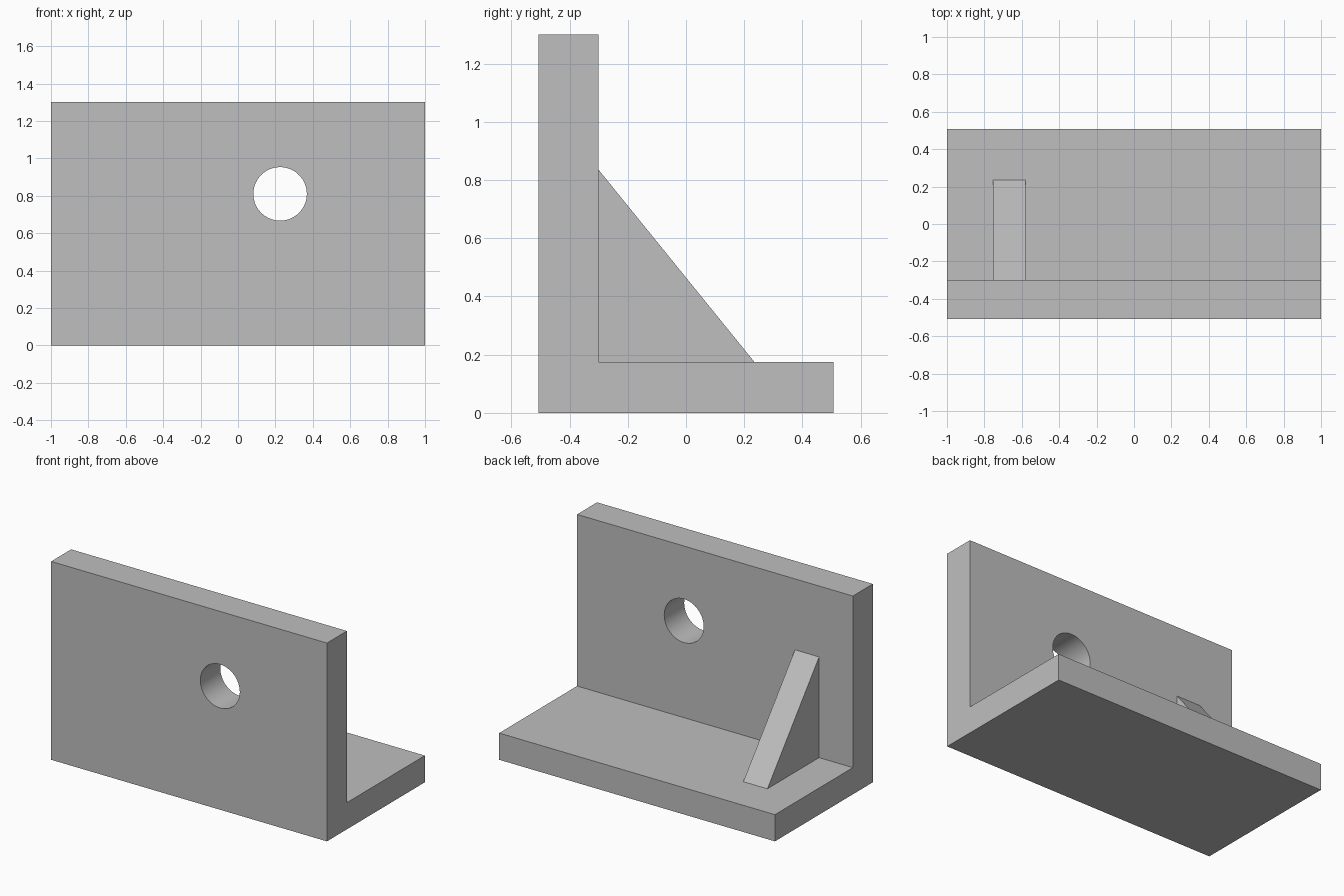
import bpy
import bmesh

cube = bpy.data.objects.get("Cube")
if cube:
    bpy.data.objects.remove(cube, do_unlink=True)

grey = bpy.data.materials.new("plain_grey")
grey.use_nodes = True
colour = (0.52, 0.52, 0.52, 1)
grey.diffuse_color = colour
grey.node_tree.nodes["Principled BSDF"].inputs["Base Color"].default_value = colour


def extrude_profile(name, profile, x0, x1):
    """Extrude a closed (y, z) profile along x."""
    bm = bmesh.new()
    face = bm.faces.new([bm.verts.new((x0, y, z)) for y, z in profile])
    ext = bmesh.ops.extrude_face_region(bm, geom=[face])
    moved = [v for v in ext["geom"] if isinstance(v, bmesh.types.BMVert)]
    bmesh.ops.translate(bm, verts=moved, vec=(x1 - x0, 0, 0))
    bmesh.ops.recalc_face_normals(bm, faces=bm.faces)
    mesh = bpy.data.meshes.new(name)
    bm.to_mesh(mesh)
    bm.free()
    mesh.materials.append(grey)
    obj = bpy.data.objects.new(name, mesh)
    bpy.context.collection.objects.link(obj)
    return obj


# L-shaped bracket: upright plate at the front, base plate behind it
depth, height, wall, floor = 0.507, 1.3, -0.3, 0.175
bracket = extrude_profile("angle_bracket", [
    (-depth, 0), (depth, 0), (depth, floor),
    (wall, floor), (wall, height), (-depth, height)], -1, 1)

# Triangular rib in the inner corner
extrude_profile("gusset_rib", [
    (wall, floor), (0.235, floor), (wall, 0.835)], -0.755, -0.58)

# Round hole through the upright plate
bpy.ops.mesh.primitive_cylinder_add(
    vertices=64, radius=0.143, depth=0.5,
    location=(0.225, -0.4, 0.81), rotation=(1.570796, 0, 0))
cutter = bpy.context.object
cutter.name = "hole_cutter"
cutter.data.materials.append(grey)
cutter.hide_render = True

cut = bracket.modifiers.new("bolt_hole", 'BOOLEAN')
cut.operation = 'DIFFERENCE'
cut.solver = 'EXACT'
cut.object = cutter
bpy.ops.object.select_all(action='DESELECT')
bpy.context.view_layer.objects.active = bracket
bracket.select_set(True)
bpy.ops.object.modifier_apply(modifier=cut.name)
bpy.data.objects.remove(cutter, do_unlink=True)
bpy.ops.object.shade_smooth_by_angle()
